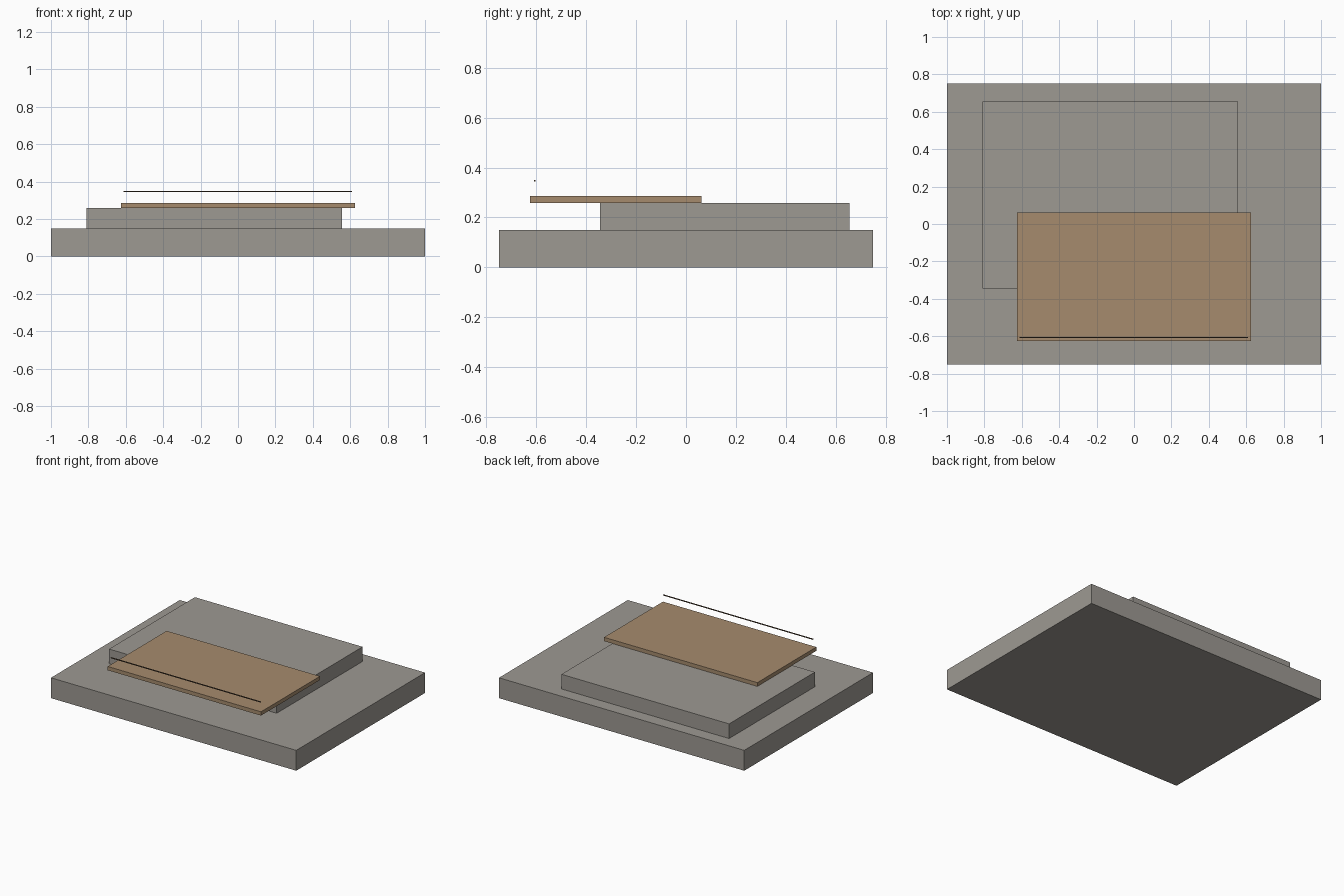
import bpy
import bmesh
from mathutils import Vector

cube = bpy.data.objects.get("Cube")
if cube:
    bpy.data.objects.remove(cube, do_unlink=True)


def make_material(name, rgb):
    mat = bpy.data.materials.new(name)
    mat.use_nodes = True
    colour = (*rgb, 1.0)
    mat.diffuse_color = colour
    mat.node_tree.nodes["Principled BSDF"].inputs["Base Color"].default_value = colour
    return mat


def make_box(name, low, high, mat):
    """Flat-sided block spanning two opposite corners."""
    low, high = Vector(low), Vector(high)
    bm = bmesh.new()
    bmesh.ops.create_cube(bm, size=1.0)
    bmesh.ops.scale(bm, vec=high - low, verts=bm.verts)
    mesh = bpy.data.meshes.new(name)
    bm.to_mesh(mesh)
    bm.free()
    mesh.materials.append(mat)
    obj = bpy.data.objects.new(name, mesh)
    obj.location = (low + high) / 2
    bpy.context.collection.objects.link(obj)
    return obj


stone = make_material("warm grey stone", (0.34, 0.32, 0.29))
wood = make_material("tan wood", (0.38, 0.26, 0.155))
dark_wood = make_material("dark brown", (0.11, 0.07, 0.04))

# Stone slabs, stepped upward
make_box("base_slab", (-1, -0.75, 0), (1, 0.75, 0.15), stone)
make_box("upper_slab", (-0.81, -0.345, 0.15), (0.557, 0.655, 0.258), stone)

# Wooden deck overhanging the upper slab
make_box("deck", (-0.625, -0.625, 0.258), (0.625, 0.062, 0.286), wood)

# Thin rail floating above the front edge of the deck
make_box("front_rail", (-0.612, -0.609, 0.344), (0.609, -0.603, 0.35), dark_wood)
